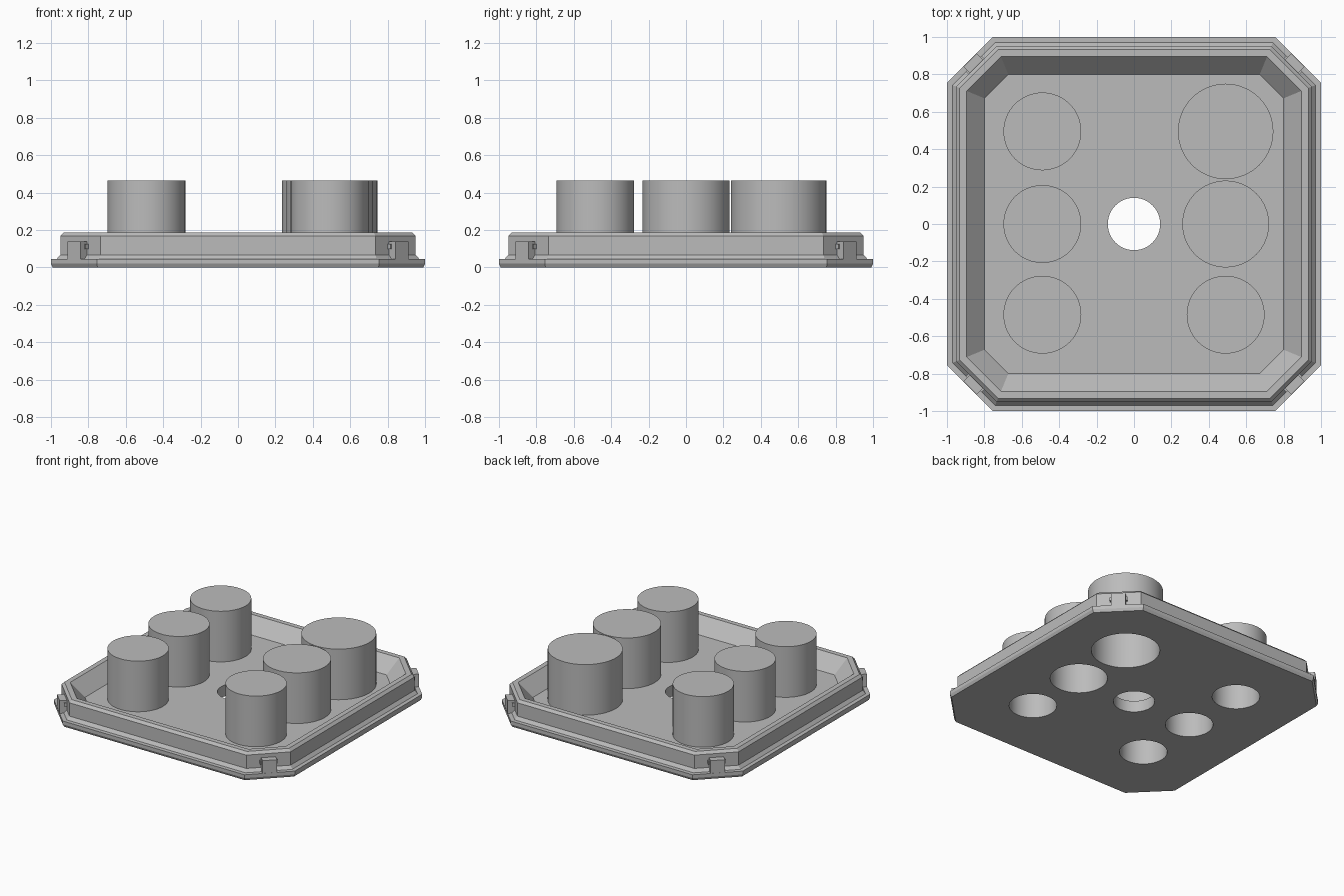
import bpy, bmesh, math
from mathutils import Matrix

cube = bpy.data.objects.get("Cube")
if cube:
    bpy.data.objects.remove(cube, do_unlink=True)

grey = bpy.data.materials.new("plain grey")
grey.use_nodes = True
colour = (0.5, 0.5, 0.5, 1)
grey.diffuse_color = colour
grey.node_tree.nodes["Principled BSDF"].inputs["Base Color"].default_value = colour

SIDES = 64
FLOOR = 0.085
TOP = 0.465
CUP_ROOF = 0.435


def finish(name, bm):
    """Turn a bmesh into a named grey object."""
    bmesh.ops.recalc_face_normals(bm, faces=bm.faces)
    mesh = bpy.data.meshes.new(name)
    bm.to_mesh(mesh)
    bm.free()
    mesh.materials.append(grey)
    obj = bpy.data.objects.new(name, mesh)
    bpy.context.collection.objects.link(obj)
    return obj


def smooth(obj):
    bpy.ops.object.select_all(action='DESELECT')
    obj.select_set(True)
    bpy.context.view_layer.objects.active = obj
    bpy.ops.object.shade_smooth_by_angle(angle=math.radians(20))


def loft(bm, rings):
    """Skin a stack of point rings, closing the first and last."""
    loops = [[bm.verts.new(p) for p in ring] for ring in rings]
    n = len(loops[0])
    for a, b in zip(loops, loops[1:]):
        for i in range(n):
            j = (i + 1) % n
            bm.faces.new((a[i], a[j], b[j], b[i]))
    bm.faces.new(loops[0])
    bm.faces.new(loops[-1])


def octagon(half, z):
    """Square with cut corners, inset evenly from the outer flange."""
    c = 0.755 - (1 - half) * math.tan(math.pi / 8)
    return [(half, -c, z), (half, c, z), (c, half, z), (-c, half, z),
            (-half, c, z), (-half, -c, z), (-c, -half, z), (c, -half, z)]


def circle(x, y, r, z):
    return [(x + r * math.cos(t), y + r * math.sin(t), z)
            for t in (2 * math.pi * i / SIDES for i in range(SIDES))]


# Tray: flange, stepped wall, chamfered rim, sloping inner wall and floor
profile = [(0.99, 0), (1, 0.02), (1, 0.045), (0.97, 0.045), (0.95, 0.068),
           (0.95, 0.168), (0.932, 0.187), (0.895, 0.187), (0.80, FLOOR)]
bm = bmesh.new()
loft(bm, [octagon(h, z) for h, z in profile])
tray = finish("tray", bm)

# Cups: name, centre, outer radius, bore radius
cups = [("left_back_cup", 0.49, 0.495, 0.255, 0.233),
        ("left_middle_cup", 0.49, 0, 0.232, 0.195),
        ("left_front_cup", 0.49, -0.485, 0.208, 0.162),
        ("right_back_cup", -0.49, 0.495, 0.208, 0.162),
        ("right_middle_cup", -0.49, 0, 0.208, 0.162),
        ("right_front_cup", -0.49, -0.485, 0.208, 0.162)]

# Bores through the tray floor, with the open centre hole
bm = bmesh.new()
for x, y, r in [c[1:3] + c[4:] for c in cups] + [(0, 0, 0.14)]:
    loft(bm, [circle(x, y, r, -0.1), circle(x, y, r, 0.3)])
cutter = finish("bore_cutter", bm)
cutter.hide_render = True
cut = tray.modifiers.new("bores", 'BOOLEAN')
cut.operation = 'DIFFERENCE'
cut.solver = 'EXACT'
cut.object = cutter
bpy.context.view_layer.objects.active = tray
bpy.ops.object.modifier_apply(modifier=cut.name)
bpy.data.objects.remove(cutter, do_unlink=True)
smooth(tray)

# Cup shells, closed on top and open below
for name, x, y, outer, bore in cups:
    bm = bmesh.new()
    loft(bm, [circle(x, y, bore, CUP_ROOF), circle(x, y, bore, FLOOR),
              circle(x, y, outer, FLOOR), circle(x, y, outer, TOP)])
    smooth(finish(name, bm))


def box(bm, near, far, width, low, high, angle):
    """Box reaching outward along a diagonal."""
    place = (Matrix.Rotation(angle, 4, 'Z')
             @ Matrix.Translation(((near + far) / 2, 0, (low + high) / 2))
             @ Matrix.Diagonal((far - near, width, high - low, 1)))
    bmesh.ops.create_cube(bm, size=1, matrix=place)


# Corner clips with a small ridge on each side
for k, corner in enumerate(("left_back", "right_back", "right_front", "left_front")):
    angle = math.pi / 4 + k * math.pi / 2
    bm = bmesh.new()
    box(bm, 1.17, 1.24, 0.1, 0.03, 0.14, angle)
    box(bm, 1.18, 1.212, 0.12, 0.098, 0.125, angle)
    finish(corner + "_clip", bm)
